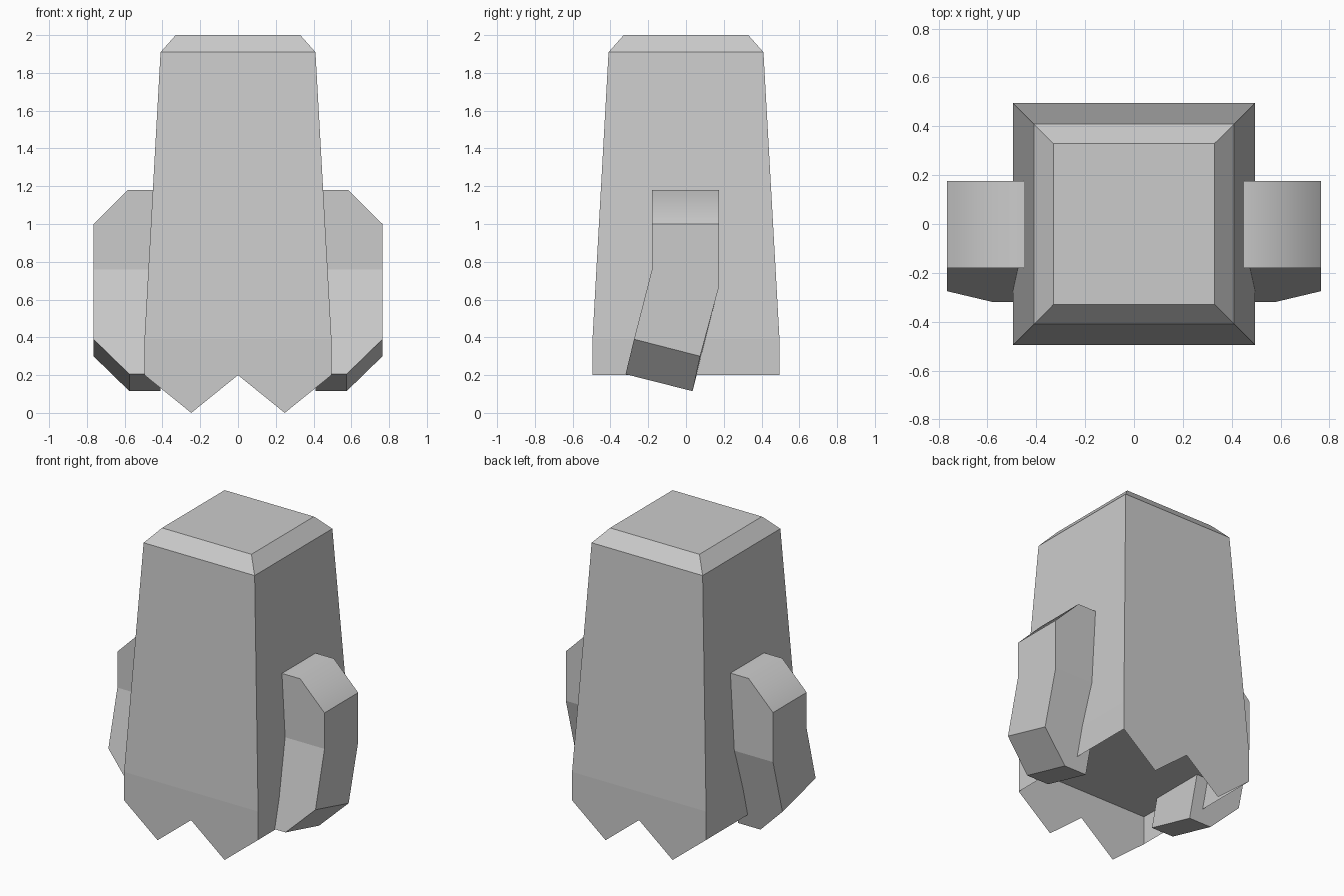
import bpy, bmesh

if "Cube" in bpy.data.objects:
    bpy.data.objects.remove(bpy.data.objects["Cube"])


def make_object(name, bm):
    bmesh.ops.recalc_face_normals(bm, faces=bm.faces)
    mesh = bpy.data.meshes.new(name)
    bm.to_mesh(mesh)
    bm.free()
    obj = bpy.data.objects.new(name, mesh)
    bpy.context.collection.objects.link(obj)
    return obj


HALF, FLOOR, HEM = 0.495, 0.39, 0.2


def square(bm, h, z):
    return [bm.verts.new((sx * h, sy * h, z))
            for sx, sy in ((-1, -1), (1, -1), (1, 1), (-1, 1))]


# Body: tapered square block with a bevelled top
bm = bmesh.new()
rings = [square(bm, h, z) for h, z in ((HALF, FLOOR), (0.41, 1.91), (0.33, 2.0))]
for low, high in zip(rings, rings[1:]):
    for i in range(4):
        j = (i + 1) % 4
        bm.faces.new((low[i], low[j], high[j], high[i]))
bm.faces.new(rings[0][::-1])
bm.faces.new(rings[-1])
make_object("body", bm)

# Skirt: thin open hem, zigzag at front and back, straight at the sides
bm = bmesh.new()
top = square(bm, HALF, FLOOR)
hem = square(bm, HALF, HEM)
for i in range(4):
    j = (i + 1) % 4
    teeth = []
    if i % 2 == 0:
        a, b = hem[i].co, hem[j].co
        for t, z in ((0.25, 0), (0.5, HEM), (0.75, 0)):
            p = a.lerp(b, t)
            teeth.append(bm.verts.new((p.x, p.y, z)))
    bm.faces.new([top[i], hem[i]] + teeth + [hem[j], top[j]])
make_object("skirt", bm)

# Arms: outline points as x, front (y, z), back (y, z); bent forward at the elbow
shoulder = ((-0.18, 1.18), (0.175, 1.18))
upper = ((-0.18, 1.0), (0.175, 1.0))
elbow = ((-0.18, 0.76), (0.175, 0.67))
wrist = ((-0.275, 0.39), (0.075, 0.30))
hand = ((-0.32, 0.205), (0.035, 0.115))
outline = [(0.41, shoulder), (0.585, shoulder), (0.765, upper), (0.765, elbow),
           (0.765, wrist), (0.575, hand), (0.41, hand), (0.41, elbow)]
bm = bmesh.new()
front = [bm.verts.new((x, *s[0])) for x, s in outline]
back = [bm.verts.new((x, *s[1])) for x, s in outline]
for i in range(8):
    j = (i + 1) % 8
    face = bm.faces.new((front[i], front[j], back[j], back[i]))
    face.smooth = i in (0, 1)
for side in (front, back):
    for ids in ((0, 1, 2, 3, 7), (3, 4, 5, 6, 7)):
        bm.faces.new([side[k] for k in ids])
arms = make_object("arms", bm)
mirror = arms.modifiers.new("mirror", 'MIRROR')
mirror.use_axis[0] = True
